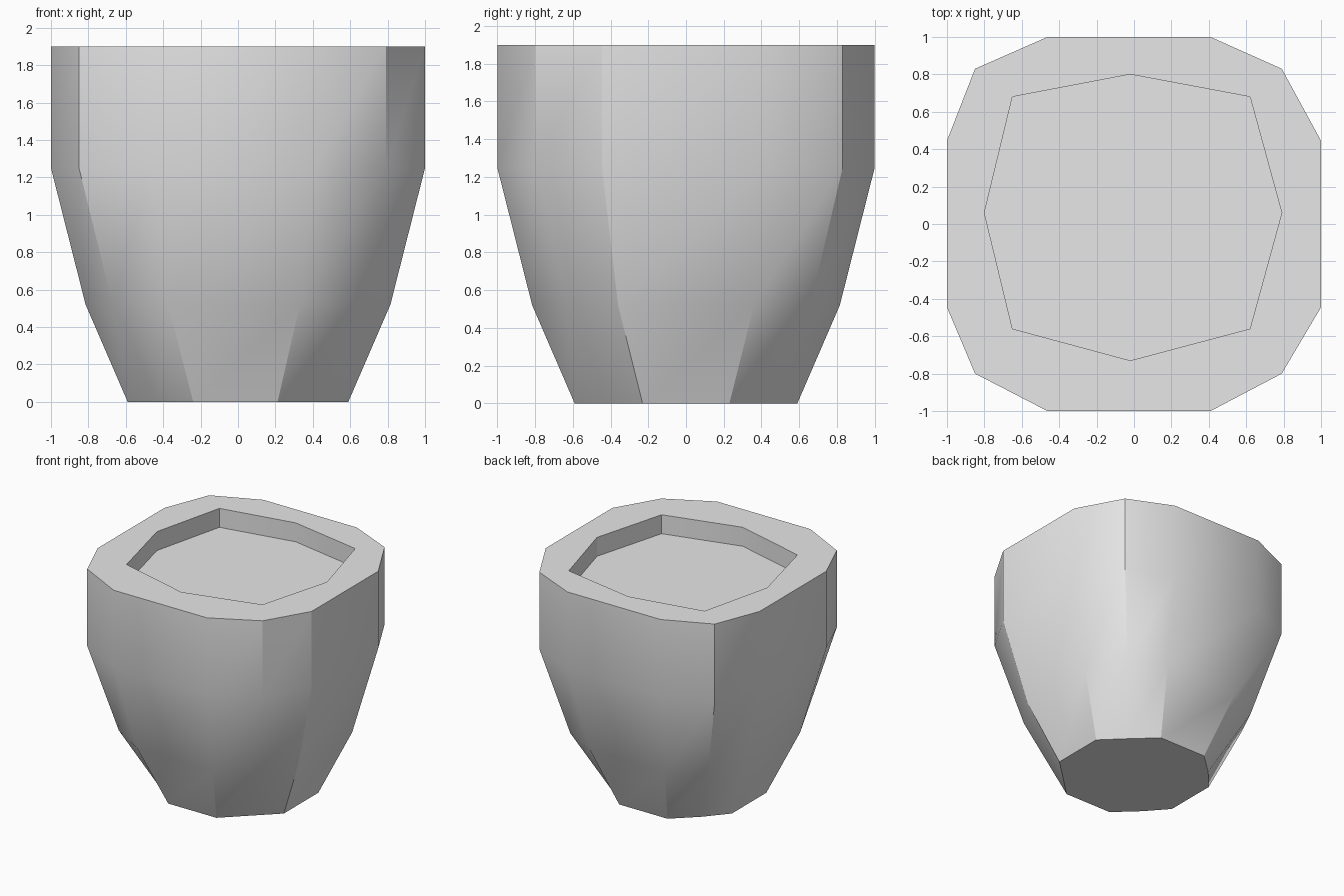
import bpy
import bmesh
import math

cube = bpy.data.objects.get("Cube")
if cube:
    bpy.data.objects.remove(cube, do_unlink=True)

# Plain grey material
grey = bpy.data.materials.new("light grey")
grey.use_nodes = True
colour = (0.8, 0.8, 0.8, 1)
grey.diffuse_color = colour
grey.node_tree.nodes["Principled BSDF"].inputs["Base Color"].default_value = colour


def outline(half, flat, left, right, back, front):
    """Rounded square: four flat sides joined by one point at each corner."""
    fl, fr = -flat * 1.04, flat * 0.92
    return [(fl, half), (left, back), (-half, flat), (-half, -flat),
            (left, front), (fl, -half), (fr, -half), (right, front),
            (half, -flat), (half, flat), (right, back), (fr, half)]


# Body sections from base to rim: height and outline
sections = [
    (0.00, outline(0.59, 0.23, -0.43, 0.40, 0.415, -0.41)),
    (0.52, outline(0.815, 0.36, -0.67, 0.62, 0.66, -0.635)),
    (1.25, outline(1.00, 0.445, -0.85, 0.79, 0.83, -0.80)),
    (1.90, outline(1.00, 0.445, -0.85, 0.79, 0.83, -0.80)),
]

# Eight-sided recess in the top
recess = [(-0.02, 0.80), (-0.65, 0.68), (-0.80, 0.06), (-0.65, -0.56),
          (-0.02, -0.73), (0.62, -0.56), (0.79, 0.06), (0.62, 0.68)]
rim_z, floor_z = 1.90, 1.74

bm = bmesh.new()


def ring(points, z):
    return [bm.verts.new((x, y, z)) for x, y in points]


def bridge(a, b):
    for i in range(len(a)):
        j = (i + 1) % len(a)
        bm.faces.new((a[i], a[j], b[j], b[i]))


def loop_edges(verts):
    return [bm.edges.get((v, verts[i - 1])) for i, v in enumerate(verts)]


# Outer wall and base
rings = [ring(points, z) for z, points in sections]
bm.faces.new(rings[0])
for lower, upper in zip(rings, rings[1:]):
    bridge(lower, upper)

# Recess wall and floor
lip, floor = ring(recess, rim_z), ring(recess, floor_z)
bridge(lip, floor)
bm.faces.new(floor)

# Flat rim between the outer wall and the recess
bmesh.ops.triangle_fill(bm, use_beauty=True, use_dissolve=False,
                        edges=loop_edges(rings[-1]) + loop_edges(lip))
bmesh.ops.recalc_face_normals(bm, faces=bm.faces[:])

mesh = bpy.data.meshes.new("tapered_pot")
bm.to_mesh(mesh)
bm.free()
mesh.materials.append(grey)
pot = bpy.data.objects.new("tapered_pot", mesh)
bpy.context.collection.objects.link(pot)

# Smooth wall with sharp corners and rim
bpy.ops.object.select_all(action="DESELECT")
pot.select_set(True)
bpy.context.view_layer.objects.active = pot
bpy.ops.object.shade_smooth_by_angle(angle=math.radians(30))
